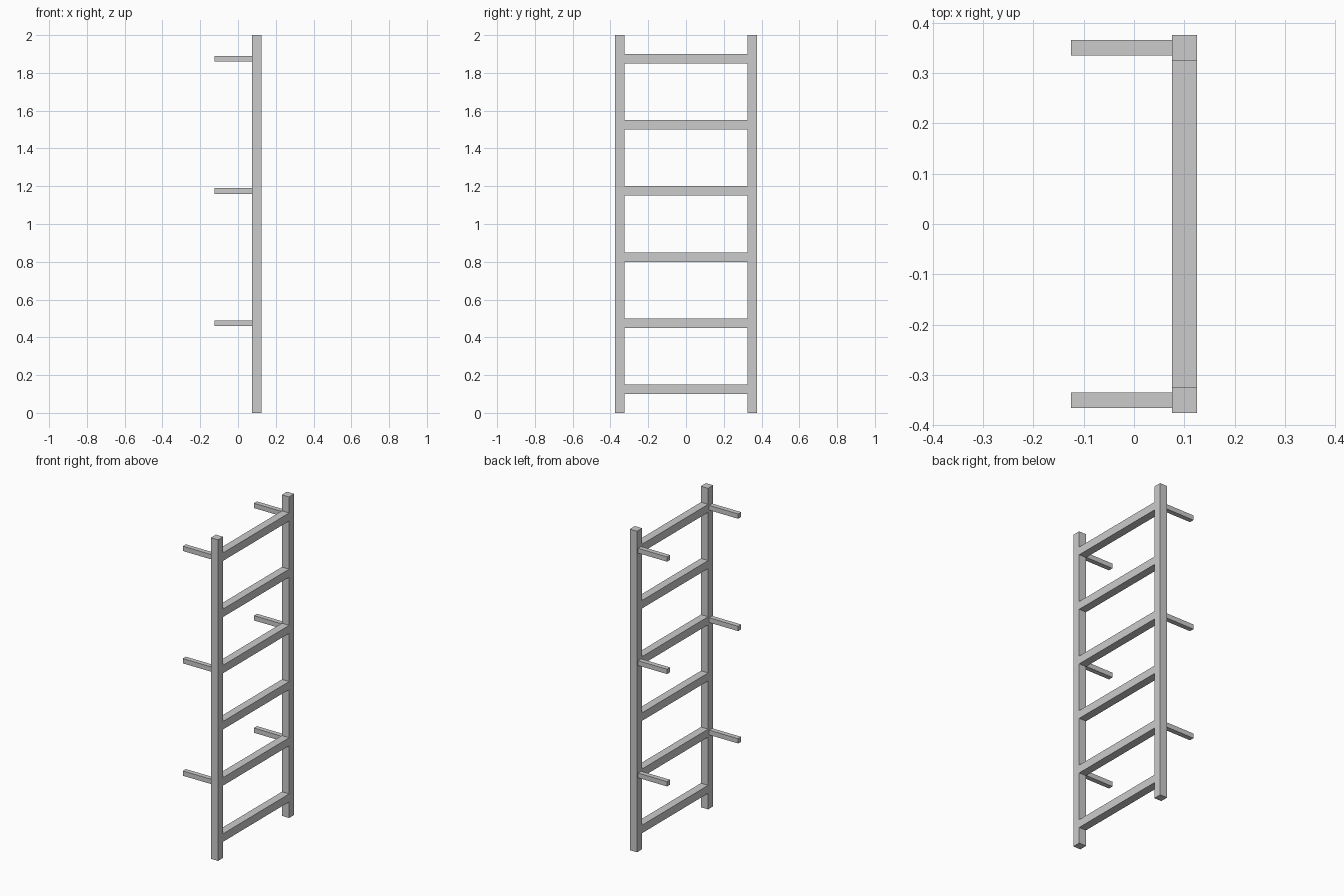
import bpy

if "Cube" in bpy.data.objects:
    bpy.data.objects.remove(bpy.data.objects["Cube"])


def box(name, center, size):
    """Add a box with real dimensions and applied scale."""
    bpy.ops.mesh.primitive_cube_add(size=1, location=center)
    obj = bpy.context.object
    obj.name = name
    obj.scale = size
    bpy.ops.object.transform_apply(location=False, rotation=False, scale=True)
    return obj


RAIL_X = 0.10      # ladder plane
RAIL_Y = 0.35      # rail offset from the centre
BAR = 0.05         # square bar thickness
RUNG_HEIGHTS = [0.125 + 0.35 * i for i in range(6)]

# Upright rails with wall brackets behind every second rung
for side, sign in (("left", -1), ("right", 1)):
    box(f"{side}_rail", (RAIL_X, sign * RAIL_Y, 1.0), (BAR, BAR, 2.0))
    for i, z in enumerate(RUNG_HEIGHTS[1::2], 1):
        box(f"{side}_wall_bracket_{i}", (-0.025, sign * RAIL_Y, z), (0.20, 0.03, 0.03))

# Rungs between the rails
for i, z in enumerate(RUNG_HEIGHTS, 1):
    box(f"rung_{i}", (RAIL_X, 0, z), (BAR, 2 * RAIL_Y - BAR, BAR))
